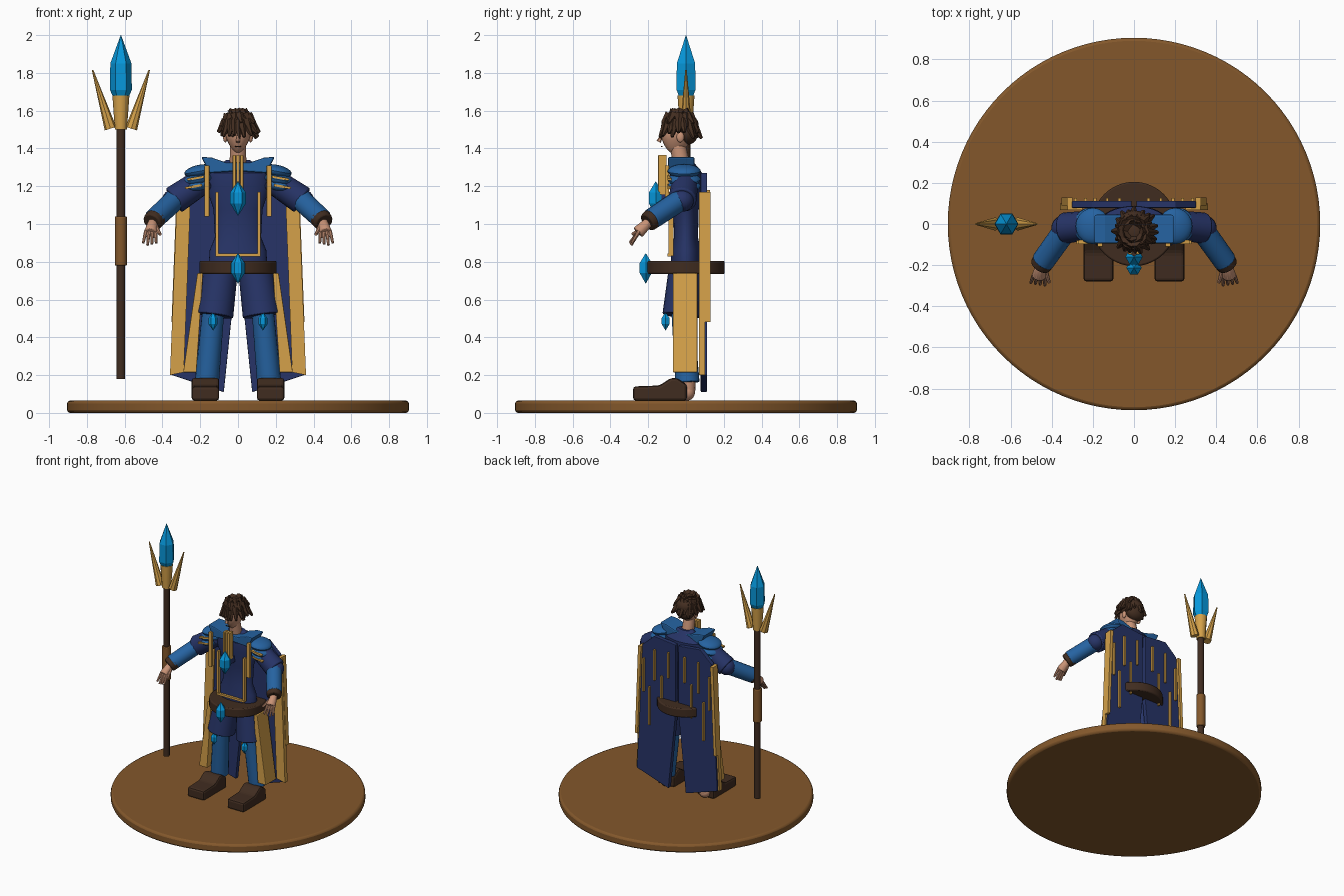
import bpy, bmesh, math, random
from mathutils import Vector, Matrix

random.seed(4)
cube = bpy.data.objects.get("Cube")
if cube:
    bpy.data.objects.remove(cube, do_unlink=True)


def material(name, *rgb):
    m = bpy.data.materials.new(name)
    m.use_nodes = True
    col = [(c / 255) ** 2.2 for c in rgb] + [1]
    m.diffuse_color = col
    m.node_tree.nodes["Principled BSDF"].inputs["Base Color"].default_value = col
    return m


NAVY = material("navy cloth", 43, 55, 103)
BLUE = material("blue armour", 42, 99, 160)
GOLD = material("gold trim", 212, 160, 75)
LEATHER = material("dark leather", 66, 48, 37)
WOOD = material("brown wood", 130, 88, 47)
CRYSTAL = material("cyan crystal", 15, 150, 218)
SKIN = material("skin", 200, 146, 118)
HAIR = material("dark hair", 70, 50, 38)


def finish(name, bm, mat, bevel=0, smooth=True):
    bmesh.ops.recalc_face_normals(bm, faces=bm.faces)
    me = bpy.data.meshes.new(name)
    bm.to_mesh(me)
    bm.free()
    me.materials.append(mat)
    ob = bpy.data.objects.new(name, me)
    bpy.context.collection.objects.link(ob)
    if bevel:
        mod = ob.modifiers.new("bevel", "BEVEL")
        mod.width, mod.segments, mod.limit_method = bevel, 2, "ANGLE"
    if smooth:
        bpy.ops.object.select_all(action="DESELECT")
        ob.select_set(True)
        bpy.context.view_layer.objects.active = ob
        bpy.ops.object.shade_smooth_by_angle(angle=math.radians(35))
    return ob


def box(name, loc, size, mat, rot=(0, 0, 0), bevel=0):
    bm = bmesh.new()
    bmesh.ops.create_cube(bm, size=1)
    turn = Matrix.Rotation(rot[2], 4, "Z") @ Matrix.Rotation(rot[1], 4, "Y") @ Matrix.Rotation(rot[0], 4, "X")
    bm.transform(Matrix.Translation(loc) @ turn @ Matrix.Diagonal((*size, 1)))
    return finish(name, bm, mat, bevel, False)


def limb(name, a, b, r1, r2, mat, sides=16, bevel=0):
    a, b = Vector(a), Vector(b)
    bm = bmesh.new()
    bmesh.ops.create_cone(bm, cap_ends=True, segments=sides, radius1=r1, radius2=r2, depth=(b - a).length)
    bm.transform(Matrix.Translation((a + b) / 2) @ (b - a).to_track_quat("Z", "Y").to_matrix().to_4x4())
    return finish(name, bm, mat, bevel)


def ball(name, loc, size, mat, rot=0, shape=None):
    bm = bmesh.new()
    bmesh.ops.create_uvsphere(bm, u_segments=20, v_segments=12, radius=1)
    if shape:
        for v in bm.verts:
            shape(v.co)
    bm.transform(Matrix.Translation(loc) @ Matrix.Rotation(rot, 4, "Y") @ Matrix.Diagonal((*size, 1)))
    return finish(name, bm, mat)


def lathe(name, profile, mat, loc=(0, 0, 0), sides=32, depth=1, smooth=True, bevel=0):
    bm = bmesh.new()
    rings = []
    for r, z in profile:
        turns = [2 * math.pi * i / sides for i in range(sides)]
        rings.append([bm.verts.new((r * math.cos(t), r * depth * math.sin(t), z)) for t in turns])
    for lo, hi in zip(rings, rings[1:]):
        for i in range(sides):
            j = (i + 1) % sides
            bm.faces.new((lo[i], lo[j], hi[j], hi[i]))
    bm.faces.new(rings[0][::-1])
    bm.faces.new(rings[-1])
    bm.transform(Matrix.Translation(loc))
    return finish(name, bm, mat, bevel, smooth)


def gem(name, loc, r, h):
    return lathe(name, [(0.001, -h), (r, -h * 0.3), (r, h * 0.35), (0.001, h)], CRYSTAL, loc, 6, 1, False)


def prism(name, outline, place, depth, mat, bevel=0):
    """Extrude a 2D outline; place turns (u, v, depth) into a point."""
    bm = bmesh.new()
    ends = [[bm.verts.new(place(u, v, d)) for u, v in outline] for d in depth]
    for e in ends:
        bm.faces.new(e)
    n = len(outline)
    for i in range(n):
        j = (i + 1) % n
        bm.faces.new((ends[0][i], ends[0][j], ends[1][j], ends[1][i]))
    return finish(name, bm, mat, bevel, False)


# Round base
lathe("base_disc", [(0.905, 0), (0.905, 0.065)], WOOD, sides=96, bevel=0.015)

# Staff
SX = -0.62
limb("staff_shaft", (SX, 0, 0.18), (SX, 0, 1.52), 0.023, 0.023, LEATHER)
limb("staff_grip", (SX, 0, 0.78), (SX, 0, 1.04), 0.032, 0.032, WOOD, bevel=0.005)
limb("staff_socket", (SX, 0, 1.5), (SX, 0, 1.68), 0.032, 0.045, GOLD, 12)
lathe("staff_crystal", [(0.035, 1.66), (0.058, 1.71), (0.056, 1.85), (0.001, 2.0)], CRYSTAL, (SX, 0, 0), 6, 1, False)
for s in (-1, 1):
    limb("staff_prong", (SX + s * 0.055, 0, 1.505), (SX + s * 0.15, 0, 1.815), 0.032, 0.004, GOLD, 8)

# Torso, belt, neck
lathe("tunic", [(0.155, 0.79), (0.15, 0.86), (0.122, 0.93), (0.13, 1.08), (0.17, 1.2), (0.165, 1.27), (0.06, 1.34)],
      NAVY, depth=0.52)
lathe("belt", [(0.205, 0.735), (0.205, 0.805)], LEATHER, sides=40, bevel=0.008)
limb("neck", (0, -0.02, 1.3), (0, -0.045, 1.42), 0.045, 0.042, SKIN)
gem("belt_gem", (0, -0.213, 0.765), 0.037, 0.08)
gem("chest_gem", (0, -0.16, 1.135), 0.042, 0.09)

# Gold front trim
for x in (-0.02, 0, 0.02):
    box("center_trim", (x, -0.125, 1.26), (0.017, 0.045, 0.21), GOLD, bevel=0.003)
box("chest_clasp", (0, -0.1, 1.14), (0.05, 0.09, 0.05), NAVY)
box("hem_trim", (0, -0.088, 0.835), (0.24, 0.018, 0.016), GOLD)


def jaw(co):
    if co.z < 0:
        co.x *= 1 + 0.4 * co.z
        co.y = co.y * (1 + 0.3 * co.z) + 0.15 * co.z


# Head
ball("head", (0, -0.045, 1.47), (0.068, 0.088, 0.1), SKIN, shape=jaw)
limb("nose", (0, -0.125, 1.475), (0, -0.145, 1.435), 0.006, 0.013, SKIN, 6)
box("mouth", (0, -0.129, 1.41), (0.03, 0.008, 0.005), LEATHER)
for s in (-1, 1):
    ball("ear", (s * 0.067, -0.03, 1.46), (0.012, 0.02, 0.028), SKIN)
    ball("eye", (s * 0.027, -0.123, 1.467), (0.011, 0.006, 0.006), HAIR)

# Hair: cap with swept locks all round and a fringe
ball("hair_cap", (0, -0.03, 1.525), (0.085, 0.097, 0.068), HAIR)
ball("hair_back", (0, 0.01, 1.485), (0.076, 0.055, 0.065), HAIR)
for ring, (count, reach, top, drop) in enumerate([(20, 0.102, 1.545, 0.08), (13, 0.085, 1.575, 0.05), (7, 0.05, 1.592, 0.02)]):
    for i in range(count):
        t = 2 * math.pi * (i + random.uniform(-0.3, 0.3)) / count
        out = Vector((math.cos(t), 1.04 * math.sin(t), 0))
        fall = drop * random.uniform(0.7, 1.25)
        start = Vector((0, -0.035, top)) + out * reach * 0.6
        end = Vector((0.01, -0.035, top - fall)) + out * reach * random.uniform(0.95, 1.15)
        limb("hair_lock", start, end, 0.029, 0.008, HAIR, 6)

for s in (-1, 1):
    def P(x, y, z):
        return (s * x, y, z)

    def front(u, v, d):
        return (s * u, d, v)

    def side(u, v, d):
        return (s * d, u, v)

    # Collar wing and layered pauldrons
    prism("collar_wing", [(0.0, 1.28), (0.15, 1.27), (0.195, 1.355), (0.14, 1.352), (0.06, 1.325), (0.0, 1.325)],
          front, (-0.095, 0.045), BLUE, 0.008)
    for x, z, w in ((0.2, 1.28, 0.085), (0.215, 1.235, 0.08), (0.22, 1.2, 0.075)):
        ball("pauldron", P(x, -0.01, z), (w, 0.088, 0.034), BLUE, s * 0.18)
    for x, z in ((0.225, 1.243), (0.235, 1.198)):
        box("pauldron_trim", P(x, -0.088, z), (0.09, 0.02, 0.012), GOLD, (0, s * 0.18, 0))
    box("shoulder_strip", P(0.165, -0.1, 1.175), (0.026, 0.022, 0.27), GOLD, bevel=0.003)
    box("tunic_strip", P(0.112, -0.08, 1.0), (0.016, 0.025, 0.34), GOLD)

    # Arm
    elbow, wrist = (0.34, -0.02, 1.125), (0.445, -0.185, 1.025)
    limb("upper_sleeve", P(0.17, 0, 1.24), P(*elbow), 0.068, 0.076, NAVY, bevel=0.008)
    ball("elbow", P(*elbow), (0.062, 0.062, 0.06), NAVY)
    limb("bracer", P(0.32, -0.01, 1.14), P(*wrist), 0.058, 0.056, BLUE, bevel=0.006)
    limb("cuff", P(0.432, -0.168, 1.036), P(0.456, -0.205, 1.008), 0.056, 0.052, LEATHER, bevel=0.008)
    gem("bracer_gem", P(0.382, -0.15, 1.07), 0.016, 0.035)

    # Hand
    limb("palm", P(0.45, -0.195, 1.012), P(0.463, -0.255, 0.955), 0.026, 0.036, SKIN, 10, 0.01)
    for k in range(4):
        x = 0.437 + 0.017 * k
        knuckle, tip = (x, -0.25, 0.96), (x + 0.006 * k - 0.004, -0.298 + 0.004 * k, 0.9 - 0.006 * (k % 3))
        limb("finger", P(*knuckle), P(*tip), 0.011, 0.007, SKIN, 8)
    limb("thumb", P(0.435, -0.215, 0.985), P(0.412, -0.285, 0.945), 0.014, 0.008, SKIN, 8)

    # Leg
    limb("short_leg", P(0.09, 0, 0.77), P(0.125, -0.025, 0.515), 0.09, 0.1, NAVY, 20, 0.006)
    limb("greave", P(0.13, -0.02, 0.55), P(0.165, 0.008, 0.16), 0.058, 0.064, BLUE, 20, 0.006)
    gem("knee_gem", P(0.132, -0.108, 0.485), 0.024, 0.048)
    limb("ankle", P(0.165, 0.008, 0.2), P(0.165, 0.008, 0.1), 0.045, 0.04, SKIN)
    ball("heel", P(0.168, 0.005, 0.108), (0.042, 0.042, 0.043), SKIN)
    prism("shoe", [(-0.28, 0.065), (0.005, 0.065), (0.005, 0.15), (-0.05, 0.185), (-0.08, 0.185), (-0.14, 0.145),
                   (-0.28, 0.14)], side, (0.1, 0.245), LEATHER, 0.016)

    # Hip panel hanging at the side
    prism("hip_panel", [(0.185, 0.74), (0.215, 0.74), (0.29, 0.215), (0.22, 0.215)], front, (-0.07, 0.06), GOLD, 0.004)

    # Cape half with gold border and thin back strips
    prism("cape_half", [(0.012, 1.25), (0.2, 1.27), (0.3, 1.18), (0.35, 0.2), (0.075, 0.11), (0.012, 0.72)],
          front, (0.078, 0.112), NAVY, 0.004)
    prism("cape_border", [(0.25, 1.17), (0.322, 1.17), (0.36, 0.2), (0.287, 0.215)], front, (0.068, 0.1), GOLD)
    prism("cape_edge", [(0.3, 1.17), (0.325, 1.17), (0.352, 0.48), (0.33, 0.48)], front, (0.09, 0.13), GOLD)
    for x, z, h in ((0.07, 1.08, 0.2), (0.13, 0.85, 0.26), (0.19, 1.05, 0.24), (0.235, 0.72, 0.3), (0.285, 0.95, 0.26)):
        box("cape_strip", P(x, 0.118, z), (0.014, 0.018, h), GOLD)
